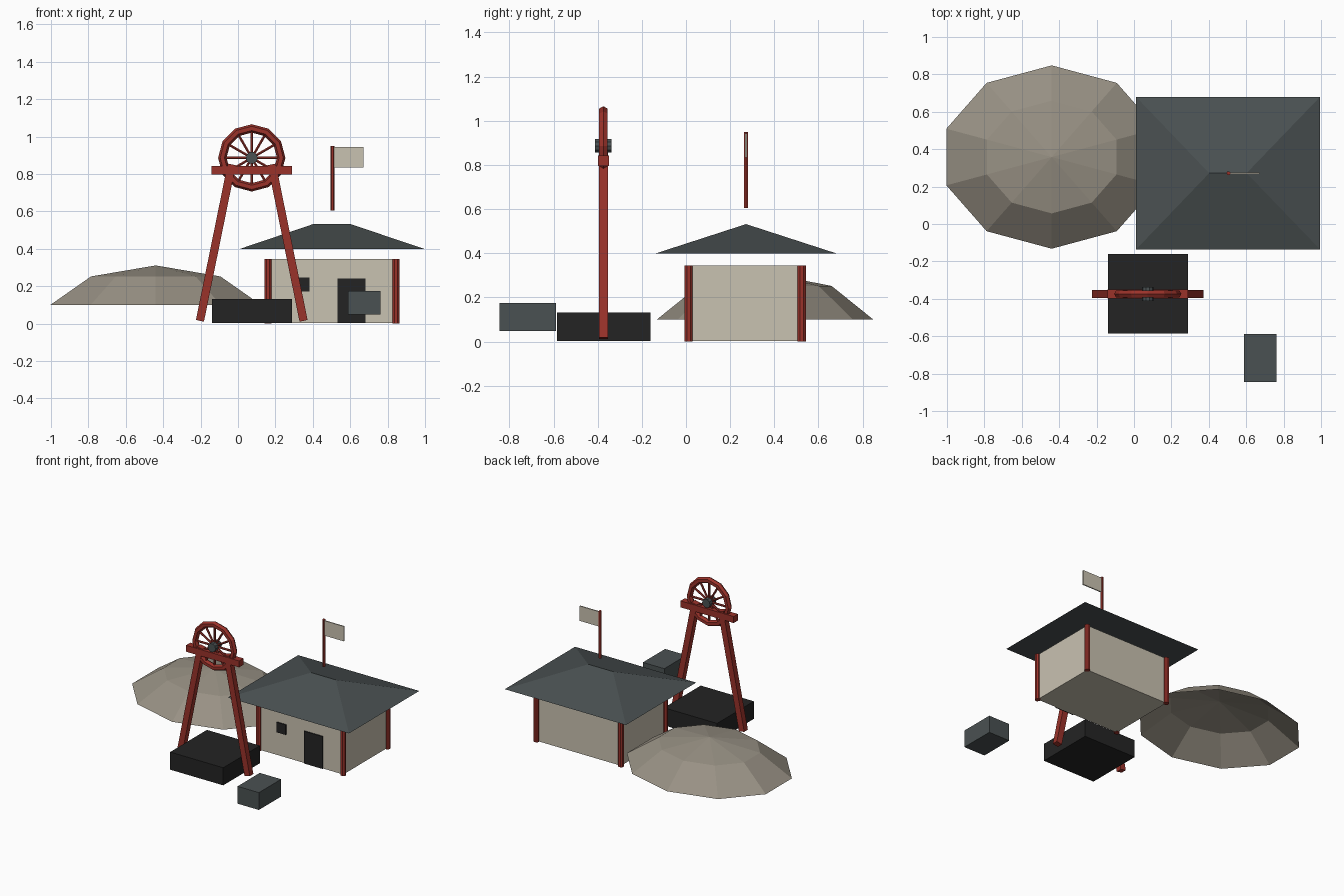
import bpy, bmesh, math
from mathutils import Vector, Matrix

if "Cube" in bpy.data.objects:
    bpy.data.objects.remove(bpy.data.objects["Cube"])


def material(name, hexcol):
    def lin(v):
        v /= 255
        return v / 12.92 if v <= 0.04045 else ((v + 0.055) / 1.055) ** 2.4
    m = bpy.data.materials.new(name)
    m.diffuse_color = [lin(int(hexcol[i:i + 2], 16)) for i in (0, 2, 4)] + [1]
    m.use_nodes = True
    m.node_tree.nodes["Principled BSDF"].inputs["Base Color"].default_value = m.diffuse_color
    return m


RED = material("rust_red", "9A322A")
WALL = material("pale_plaster", "C9C2B1")
SLATE = material("dark_slate", "4A5152")
BLACK = material("near_black", "242424")
SPOIL = material("spoil_grey", "989184")


def finish(name, bm, mat):
    bmesh.ops.recalc_face_normals(bm, faces=bm.faces)
    me = bpy.data.meshes.new(name)
    bm.to_mesh(me)
    bm.free()
    me.materials.append(mat)
    ob = bpy.data.objects.new(name, me)
    bpy.context.collection.objects.link(ob)
    return ob


def box(name, lo, hi, mat):
    lo, hi = Vector(lo), Vector(hi)
    bm = bmesh.new()
    bmesh.ops.create_cube(bm, size=1, matrix=Matrix.Translation((lo + hi) / 2)
                          @ Matrix.Diagonal((*(hi - lo), 1)))
    return finish(name, bm, mat)


def rod(name, a, b, r, sides, mat):
    a, b = Vector(a), Vector(b)
    d = b - a
    bm = bmesh.new()
    bmesh.ops.create_cone(
        bm, cap_ends=True, segments=sides, radius1=r, radius2=r, depth=d.length,
        matrix=Matrix.Translation((a + b) / 2) @ d.to_track_quat('Z', 'Y').to_matrix().to_4x4()
        @ Matrix.Rotation(math.pi / sides, 4, 'Z'))
    return finish(name, bm, mat)


def loft(name, rings, mat, cap_bottom=True, cap_top=True):
    bm = bmesh.new()
    loops = [[bm.verts.new(p) for p in ring] for ring in rings]
    n = len(loops[0])
    for lo, hi in zip(loops, loops[1:]):
        for i in range(n):
            j = (i + 1) % n
            bm.faces.new((lo[i], lo[j], hi[j], hi[i]))
    if cap_bottom:
        bm.faces.new(loops[0])
    if cap_top:
        bm.faces.new(loops[-1])
    bmesh.ops.remove_doubles(bm, verts=bm.verts, dist=1e-5)
    return finish(name, bm, mat)


# Engine house: walls, corner posts, door, window
X0, X1, Y0, Y1, H = 0.16, 0.845, 0.012, 0.524, 0.345
box("house_walls", (X0, Y0, 0.003), (X1, Y1, H), WALL)
for x in (X0, X1):
    for y in (Y0, Y1):
        rod("corner_post", (x, y, 0), (x, y, H), 0.02, 8, RED)
box("door", (0.532, Y0 - 0.008, 0.003), (0.682, Y0, 0.24), BLACK)
box("window", (0.31, Y0 - 0.008, 0.172), (0.383, Y0, 0.246), BLACK)

# Hipped roof
CY = 0.272
bm = bmesh.new()
e = [bm.verts.new(p) for p in ((0.012, -0.135, 0.4), (0.994, -0.135, 0.4),
                               (0.994, 0.679, 0.4), (0.012, 0.679, 0.4))]
r = [bm.verts.new((x, CY, 0.532)) for x in (0.402, 0.602)]
for f in ((e[0], e[1], r[1], r[0]), (e[1], e[2], r[1]),
          (e[2], e[3], r[0], r[1]), (e[3], e[0], r[0]), e[::-1]):
    bm.faces.new(f)
finish("hipped_roof", bm, SLATE)

# Flag
rod("flag_pole", (0.505, CY, 0.605), (0.505, CY, 0.95), 0.011, 6, RED)
box("flag", (0.512, CY - 0.004, 0.834), (0.67, CY + 0.004, 0.943), WALL)

# Spoil heap: open ten-sided dome
def heap_ring(s, z):
    return [(-0.44 + 0.592 * s * math.sin(i * math.pi / 5),
             0.358 + 0.49 * s * math.cos(i * math.pi / 5), z) for i in range(10)]

loft("spoil_heap", [heap_ring(1, 0.1), heap_ring(0.615, 0.252), heap_ring(0, 0.311)],
     SPOIL, cap_bottom=False, cap_top=False)

# Shaft block and ore tub
box("shaft_block", (-0.14, -0.585, 0.003), (0.29, -0.16, 0.132), BLACK)
box("ore_tub", (0.588, -0.845, 0.048), (0.761, -0.588, 0.175), SLATE)

# Headframe: two raking legs and a crossbeam
CX, WY, WZ = 0.0735, -0.374, 0.886
for s in (-1, 1):
    rings = []
    for off, z in ((0.277, 0.015), (0.107, 0.851)):
        c = Vector((CX + s * off, WY, z))
        u = Vector((0.0215, 0, s * 0.0044))
        v = Vector((0, 0.021, 0))
        rings.append([c - u - v, c + u - v, c + u + v, c - u + v])
    loft("headframe_leg", rings, RED)
box("crossbeam", (-0.142, WY - 0.025, 0.796), (0.289, WY + 0.025, 0.843), RED)

# Winding wheel: twelve-sided rim, spokes and hub
bm = bmesh.new()
N, M, R, q = 12, 6, 0.1575, 0.0225
grid = [[bm.verts.new((CX + (R + q * math.cos(b)) * math.cos(a), WY + q * math.sin(b),
                       WZ + (R + q * math.cos(b)) * math.sin(a)))
         for b in (j * math.tau / M for j in range(M))]
        for a in (i * math.tau / N for i in range(N))]
for i in range(N):
    for j in range(M):
        k, l = (i + 1) % N, (j + 1) % M
        bm.faces.new((grid[i][j], grid[k][j], grid[k][l], grid[i][l]))
finish("wheel_rim", bm, RED)
for i in range(12):
    a = i * math.tau / 12
    d = Vector((math.cos(a), 0, math.sin(a)))
    c = Vector((CX, WY, WZ))
    rod("wheel_spoke", c + d * 0.02, c + d * 0.15, 0.0075, 6, RED)
rod("wheel_hub", (CX, WY - 0.037, WZ), (CX, WY + 0.037, WZ), 0.032, 10, SLATE)
